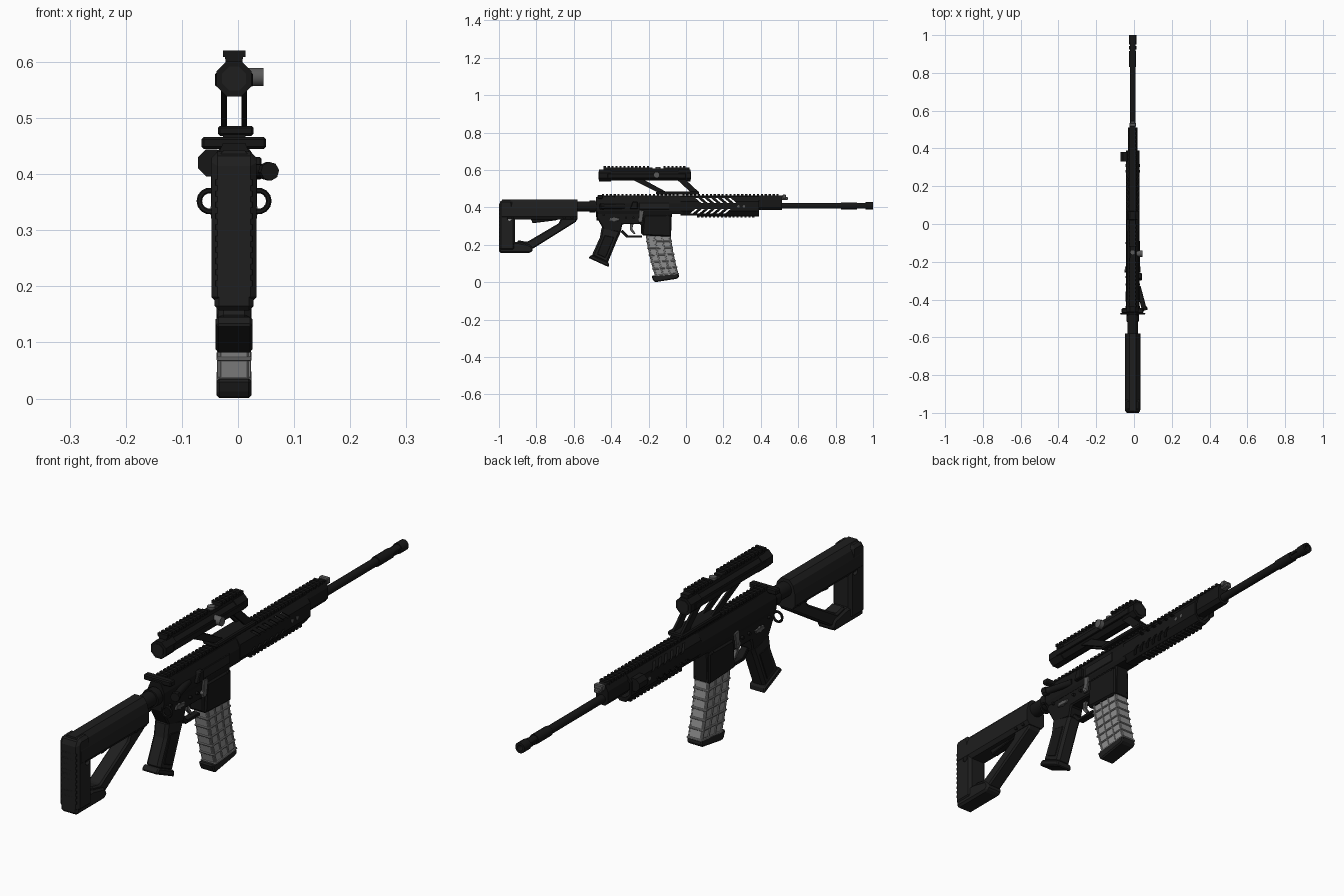
import bpy, bmesh, math
from mathutils import Vector

cube = bpy.data.objects.get("Cube")
if cube:
    bpy.data.objects.remove(cube, do_unlink=True)

CX = -0.007   # centre line of the body
BORE = 0.408  # height of the barrel axis


def material(name, v):
    m = bpy.data.materials.new(name)
    m.use_nodes = True
    m.diffuse_color = (v, v, v, 1)
    m.node_tree.nodes["Principled BSDF"].inputs["Base Color"].default_value = (v, v, v, 1)
    return m


BLACK = material("black metal", 0.008)
POLY = material("dark polymer", 0.013)
STEEL = material("grey steel", 0.1)
CLEAR = material("light grey shell", 0.27)


def finish(name, bm, mat, bevel=0.0, smooth=False):
    bmesh.ops.recalc_face_normals(bm, faces=bm.faces)
    me = bpy.data.meshes.new(name)
    bm.to_mesh(me)
    bm.free()
    me.materials.append(mat)
    ob = bpy.data.objects.new(name, me)
    bpy.context.collection.objects.link(ob)
    if bevel:
        b = ob.modifiers.new("chamfer", "BEVEL")
        b.width, b.segments, b.limit_method = bevel, 1, "ANGLE"
    if smooth:
        bpy.ops.object.select_all(action="DESELECT")
        ob.select_set(True)
        bpy.context.view_layer.objects.active = ob
        bpy.ops.object.shade_smooth_by_angle(angle=math.radians(40))
    return ob


def extrude(bm, a, b):
    """Solid between two matching rings of points."""
    va, vb = [bm.verts.new(p) for p in a], [bm.verts.new(p) for p in b]
    bm.faces.new(va)
    bm.faces.new(vb)
    for i in range(len(va)):
        j = (i + 1) % len(va)
        bm.faces.new((va[i], va[j], vb[j], vb[i]))


def side_plate(name, pts, half, mat, bevel=0.004, x=0.0):
    """Side outline (y, z) given thickness in x."""
    bm = bmesh.new()
    extrude(bm, [(CX + x - half, y, z) for y, z in pts], [(CX + x + half, y, z) for y, z in pts])
    return finish(name, bm, mat, bevel)


def section(name, half, y0, y1, mat, bevel=0.0):
    """Mirrored cross-section (x, z) drawn out along y."""
    ring = half + [(-x, z) for x, z in reversed(half)]
    bm = bmesh.new()
    extrude(bm, [(CX + x, y0, z) for x, z in ring], [(CX + x, y1, z) for x, z in ring])
    return finish(name, bm, mat, bevel)


def boxes(name, items, mat, bevel=0.0):
    """Boxes as (x0, x1, y0, y1, z0, z1), x from the centre line."""
    bm = bmesh.new()
    for x0, x1, y0, y1, z0, z1 in items:
        extrude(bm, [(CX + x, y0, z) for x, z in ((x0, z0), (x1, z0), (x1, z1), (x0, z1))],
                [(CX + x, y1, z) for x, z in ((x0, z0), (x1, z0), (x1, z1), (x0, z1))])
    return finish(name, bm, mat, bevel)


def rod(name, p, q, r, mat, n=16):
    p, q = Vector(p), Vector(q)
    rot = Vector((0, 0, 1)).rotation_difference(q - p)
    ring = [rot @ Vector((r * math.cos(t), r * math.sin(t), 0))
            for t in ((i + 0.5) * math.tau / n for i in range(n))]
    bm = bmesh.new()
    extrude(bm, [p + v for v in ring], [q + v for v in ring])
    return finish(name, bm, mat, smooth=n > 8)


def tube(name, y0, y1, r, z, mat, n=16):
    return rod(name, (CX, y0, z), (CX, y1, z), r, mat, n)


def pin(name, y, z, r, half, mat):
    return rod(name, (CX - half, y, z), (CX + half, y, z), r, mat, 10)


def rail(name, y0, y1, z, half, up, mat=BLACK, pitch=0.021):
    """Toothed accessory rail; up is 1 for top and -1 for bottom."""
    h = 0.008 * up
    n = int((y1 - y0) / pitch)
    items = [(-half * 0.8, half * 0.8, y0, y1, min(z, z + h), max(z, z + h))]
    items += [(-half, half, y0 + i * pitch, y0 + i * pitch + pitch * 0.55,
               min(z + h * 0.5, z + h * 1.9), max(z + h * 0.5, z + h * 1.9)) for i in range(n)]
    return boxes(name, items, mat)


def cut(ob, cutter):
    m = ob.modifiers.new("cut", "BOOLEAN")
    m.operation, m.solver, m.object = "DIFFERENCE", "EXACT", cutter
    cutter.hide_render = True
    cutter.hide_viewport = True
    cutter.display_type = "WIRE"


# Shoulder stock: cheek body, butt, toe, strut and lever
section("stock_body", [(0.018, 0.443), (0.033, 0.425), (0.041, 0.395), (0.041, 0.35), (0.03, 0.335)][::-1],
        -0.985, -0.58, POLY)
butt = side_plate("stock_butt", [(-1, 0.17), (-0.915, 0.17), (-0.915, 0.36), (-0.93, 0.44),
                                 (-0.985, 0.44), (-1, 0.425)], 0.04, POLY, 0.012)
cut(butt, pin("butt_hole_cutter", -0.943, 0.342, 0.013, 0.1, POLY))
side_plate("stock_toe", [(-1, 0.157), (-0.83, 0.157), (-0.815, 0.175), (-0.83, 0.2), (-0.9, 0.215),
                         (-1, 0.215)], 0.035, POLY, 0.008)
side_plate("stock_strut", [(-0.9, 0.19), (-0.82, 0.178), (-0.585, 0.325), (-0.58, 0.36), (-0.66, 0.36),
                           (-0.68, 0.315), (-0.85, 0.215), (-0.9, 0.225)], 0.028, POLY, 0.006)
side_plate("stock_lever", [(-0.83, 0.34), (-0.82, 0.315), (-0.70, 0.33), (-0.63, 0.35)], 0.014, BLACK, 0.003)
boxes("butt_ridges", [(-0.033, 0.033, -1.0, -0.995, 0.2 + i * 0.02, 0.21 + i * 0.02) for i in range(10)], BLACK)
for y in (-0.61, -0.65):
    pin("stock_pin", y, 0.345, 0.007, 0.04, BLACK)

# Buffer tube, lock ring and sling loops
tube("buffer_tube", -0.6, -0.47, 0.028, 0.405, BLACK)
tube("lock_ring", -0.515, -0.485, 0.034, 0.405, BLACK, 12)
for s in (-1, 1):
    bpy.ops.mesh.primitive_torus_add(major_segments=14, minor_segments=6, major_radius=0.019, minor_radius=0.005,
                                     location=(CX + s * 0.043, -0.475, 0.352))
    loop = bpy.context.object
    loop.name = "sling_loop"
    loop.rotation_euler = (math.radians(90), 0, 0)
    loop.data.materials.append(BLACK)
    bpy.ops.object.shade_smooth_by_angle()

# Receiver
section("upper_receiver", [(0.03, 0.365), (0.035, 0.38), (0.035, 0.42), (0.02, 0.455)], -0.48, -0.02, BLACK)
side_plate("lower_receiver", [(-0.48, 0.4), (-0.48, 0.35), (-0.44, 0.28), (-0.35, 0.265), (-0.34, 0.31),
                              (-0.24, 0.31), (-0.24, 0.255), (-0.08, 0.245), (-0.075, 0.38), (-0.06, 0.4)],
           0.029, BLACK, 0.005)
side_plate("magazine_well", [(-0.235, 0.25), (-0.08, 0.243), (-0.08, 0.36), (-0.225, 0.36)], 0.036, BLACK, 0.006)
rail("receiver_rail", -0.45, -0.02, 0.455, 0.02, 1)
boxes("charging_handle", [(-0.058, 0.057, -0.472, -0.445, 0.445, 0.466), (-0.02, 0.02, -0.46, -0.38, 0.445, 0.462)],
      BLACK, 0.004)
rod("forward_assist", (0.022, -0.33, 0.405), (0.054, -0.45, 0.405), 0.013, BLACK)
rod("assist_button", (0.052, -0.44, 0.405), (0.057, -0.458, 0.405), 0.017, BLACK, 8)
boxes("port_cover", [(0.034, 0.039, -0.25, -0.09, 0.388, 0.425)], POLY, 0.002)
side_plate("case_deflector", [(-0.3, 0.39), (-0.26, 0.39), (-0.26, 0.43), (-0.285, 0.43)], 0.012, BLACK, 0.003, 0.037)

# Controls on both sides
for s in (-1, 1):
    side_plate("selector_lever", [(-0.41, 0.33), (-0.36, 0.328), (-0.355, 0.342), (-0.405, 0.345)], 0.004, STEEL,
               0.001, s * 0.033)
    side_plate("bolt_catch", [(-0.255, 0.32), (-0.235, 0.32), (-0.225, 0.38), (-0.25, 0.385)], 0.004, STEEL,
               0.001, s * 0.037)
pin("selector_pivot", -0.385, 0.336, 0.011, 0.036, STEEL)
pin("magazine_release", -0.25, 0.335, 0.008, 0.042, STEEL)
for y, z in ((-0.44, 0.36), (-0.1, 0.355), (-0.32, 0.345), (-0.28, 0.345)):
    pin("receiver_pin", y, z, 0.006, 0.038, BLACK)

# Trigger group and grip
side_plate("trigger_guard", [(-0.35, 0.27), (-0.32, 0.238), (-0.235, 0.238), (-0.235, 0.25), (-0.31, 0.25),
                             (-0.34, 0.28)], 0.014, BLACK, 0.002)
side_plate("trigger", [(-0.3, 0.315), (-0.28, 0.315), (-0.287, 0.285), (-0.27, 0.26), (-0.28, 0.257),
                       (-0.3, 0.28)], 0.006, STEEL, 0.001)
side_plate("grip", [(-0.45, 0.3), (-0.345, 0.275), (-0.362, 0.24), (-0.42, 0.1), (-0.505, 0.14), (-0.46, 0.24)],
           0.029, POLY, 0.01)
side_plate("grip_cap", [(-0.505, 0.147), (-0.413, 0.105), (-0.412, 0.08), (-0.522, 0.13)], 0.033, POLY, 0.005)
side_plate("grip_panel", [(-0.435, 0.25), (-0.385, 0.24), (-0.43, 0.13), (-0.475, 0.15)], 0.031, BLACK, 0.002)


# Curved magazine: stations swept forward as they go down
def mag_edge(t):
    z = 0.25 - 0.22 * t
    shift = 0.03 * t + 0.02 * t * t
    return Vector((-0.215 + shift, z)), Vector((-0.082 + shift * 0.85, z + 0.012 * t))


def mag_band(t0, t1, u0=0.0, u1=1.0):
    (a, b), (c, d) = mag_edge(t0), mag_edge(t1)
    return [a.lerp(b, u0), a.lerp(b, u1), c.lerp(d, u1), c.lerp(d, u0)]


stations = [i / 6 for i in range(7)]
outline = [mag_edge(t)[0] for t in stations] + [mag_edge(t)[1] for t in reversed(stations)]
side_plate("magazine_body", outline, 0.027, CLEAR, 0.004)
for t in stations[1:]:
    side_plate("magazine_hoop", mag_band(t - 0.035, t, -0.03, 1.03), 0.031, CLEAR, 0.002)
for u in (0.05, 0.35, 0.65, 0.95):
    pts = [mag_edge(t)[0].lerp(mag_edge(t)[1], u - 0.03) for t in stations]
    pts += [mag_edge(t)[0].lerp(mag_edge(t)[1], u + 0.03) for t in reversed(stations)]
    side_plate("magazine_rib", pts, 0.030, CLEAR, 0.001)
side_plate("magazine_floor", [(-0.185, 0.034), (-0.042, 0.052), (-0.036, 0.028), (-0.05, 0.018),
                              (-0.165, 0.0), (-0.175, 0.008)], 0.031, POLY, 0.005)

# Handguard: hollow octagonal shell with slanted slots
shell = section("handguard", [(0.018, 0.357), (0.036, 0.38), (0.036, 0.432), (0.018, 0.457)], -0.03, 0.39, BLACK)
cut(shell, section("handguard_bore_cutter", [(0.013, 0.368), (0.03, 0.385), (0.03, 0.427), (0.014, 0.447)],
                   0.0, 0.5, BLACK))
bm = bmesh.new()
for i in range(6):
    y = 0.05 + i * 0.035
    for z0, z1, lean in ((0.424, 0.45, 0.03), (0.366, 0.391, -0.03)):
        ring = [(y, z1), (y + 0.014, z1), (y + 0.014 + lean, z0), (y + lean, z0)]
        extrude(bm, [(-0.1, a, b) for a, b in ring], [(0.1, a, b) for a, b in ring])
cut(shell, finish("handguard_slot_cutter", bm, BLACK))
rail("handguard_top_rail", -0.02, 0.515, 0.455, 0.02, 1)
rail("handguard_bottom_rail", 0.06, 0.39, 0.36, 0.018, -1)
section("front_shroud", [(0.014, 0.385), (0.025, 0.4), (0.025, 0.44), (0.016, 0.46)], 0.38, 0.512, BLACK)
for y in (0.28, 0.31):
    pin("handguard_screw", y, 0.405, 0.007, 0.038, STEEL)
rod("side_mount", (-0.047, 0.33, 0.42), (-0.047, 0.38, 0.42), 0.026, BLACK, 8)

# Barrel, muzzle and front post
tube("barrel", -0.02, 0.97, 0.0155, BORE, BLACK)
tube("muzzle_collar", 0.83, 0.915, 0.019, BORE, BLACK, 12)
tube("muzzle_neck", 0.915, 0.97, 0.016, BORE, BLACK, 12)
tip = tube("muzzle_tip", 0.96, 1.0, 0.02, BORE, BLACK, 12)
cut(tip, tube("muzzle_bore_cutter", 0.975, 1.1, 0.011, BORE, BLACK, 12))
boxes("muzzle_ports", [(-0.019, 0.019, y, y + 0.018, BORE - 0.006, BORE + 0.006) for y in (0.925, 0.95)], BLACK)
boxes("front_post", [(-0.012, 0.012, 0.505, 0.545, 0.44, 0.455), (-0.018, 0.018, 0.515, 0.535, 0.447, 0.468)],
      STEEL, 0.003)

# Sight with slanted mount legs
tube("sight_body", -0.455, 0.015, 0.03, 0.57, BLACK, 8)
tube("sight_rear_ring", -0.465, -0.4, 0.034, 0.57, BLACK, 8)
tube("sight_front_ring", -0.04, 0.025, 0.034, 0.57, BLACK, 8)
for name, y in (("rear_lens", -0.467), ("front_lens", 0.023)):
    tube(name, y, y + 0.004, 0.023, 0.57, POLY, 8)
rail("sight_rear_rail", -0.44, -0.18, 0.605, 0.02, 1)
rail("sight_front_rail", -0.12, 0.02, 0.605, 0.02, 1)
boxes("sight_spine", [(-0.015, 0.015, -0.44, 0.02, 0.59, 0.607)], BLACK)
boxes("sight_side_bars", [(s * 0.03 - 0.004, s * 0.03 + 0.004, -0.42, 0.0, 0.556, 0.58) for s in (-1, 1)], BLACK, 0.002)
rod("sight_side_knob", (CX + 0.02, -0.157, 0.573), (CX + 0.052, -0.157, 0.573), 0.017, STEEL, 12)
rod("sight_top_knob", (CX, -0.15, 0.59), (CX, -0.15, 0.616), 0.014, STEEL, 12)
for s in (-1, 1):
    side_plate("mount_rear_leg", [(-0.29, 0.55), (-0.23, 0.55), (-0.11, 0.485), (-0.16, 0.485)], 0.005, BLACK,
               0.001, s * 0.018)
    side_plate("mount_front_leg", [(-0.05, 0.55), (-0.005, 0.55), (0.065, 0.485), (0.02, 0.485)], 0.005, BLACK,
               0.001, s * 0.018)
boxes("mount_base", [(-0.029, 0.035, -0.16, 0.07, 0.468, 0.486)], BLACK, 0.004)
